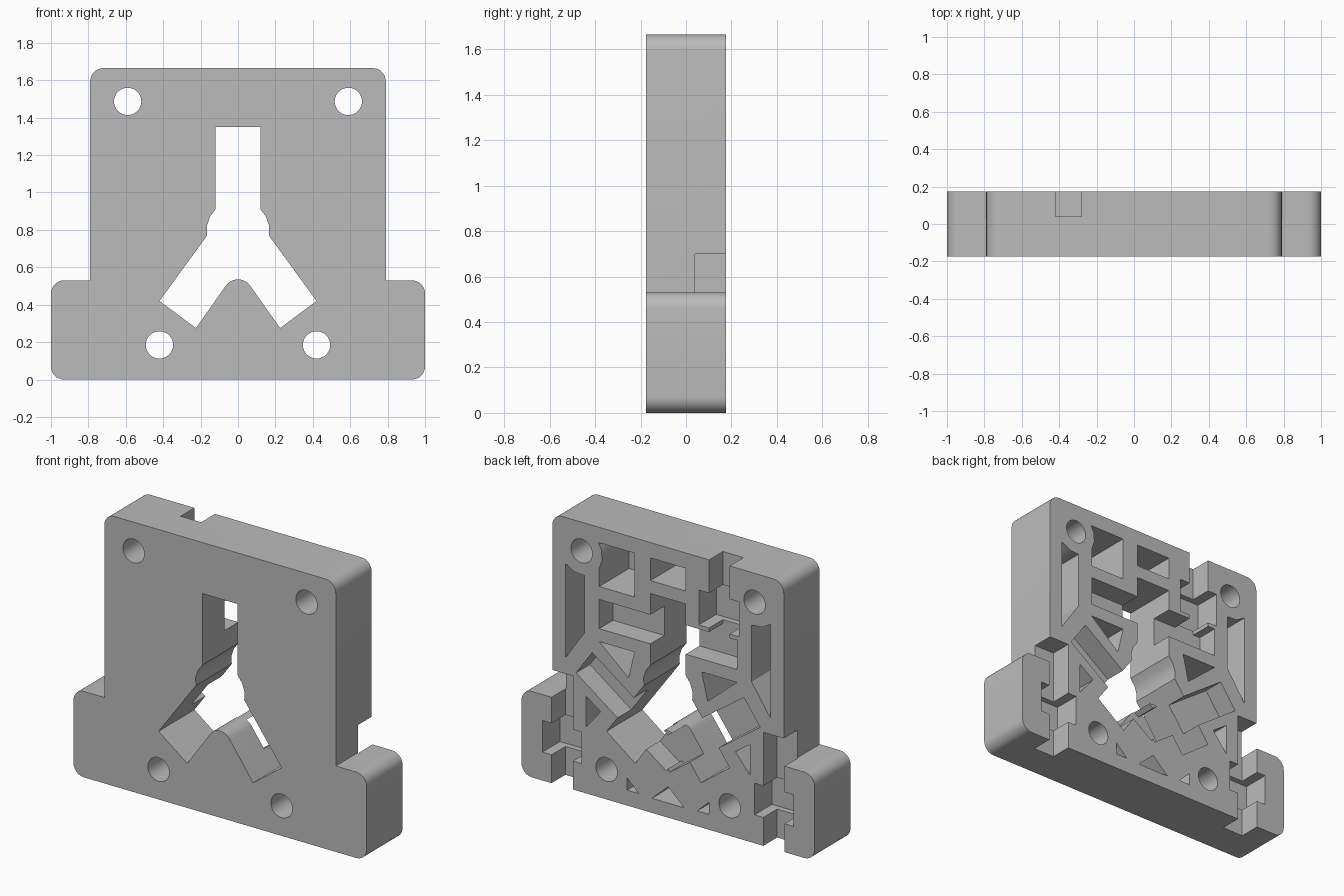
import bpy, bmesh
from math import sin, cos, pi
from mathutils import Vector

cube = bpy.data.objects.get("Cube")
if cube:
    bpy.data.objects.remove(cube, do_unlink=True)

HALF = 0.175        # half thickness of the plate
SHALLOW = 0.135     # depth of the channels
DEEP = 0.29         # depth of the weight-saving pockets

grey = bpy.data.materials.new("plain_grey")
grey.use_nodes = True
grey.diffuse_color = (0.5, 0.5, 0.5, 1)
grey.node_tree.nodes["Principled BSDF"].inputs["Base Color"].default_value = (0.5, 0.5, 0.5, 1)


def prism(name, points, y0, y1):
    """Extrude an x/z outline from y0 to y1."""
    bm = bmesh.new()
    face = bm.faces.new([bm.verts.new((x, y0, z)) for x, z in points])
    new = bmesh.ops.extrude_face_region(bm, geom=[face])["geom"]
    bmesh.ops.translate(bm, vec=(0, y1 - y0, 0),
                        verts=[v for v in new if isinstance(v, bmesh.types.BMVert)])
    bmesh.ops.recalc_face_normals(bm, faces=bm.faces)
    mesh = bpy.data.meshes.new(name)
    bm.to_mesh(mesh)
    bm.free()
    mesh.materials.append(grey)
    obj = bpy.data.objects.new(name, mesh)
    bpy.context.collection.objects.link(obj)
    return obj


def arc(cx, cz, r, start, end, steps=8):
    return [(cx + r * cos(a), cz + r * sin(a))
            for a in (start + (end - start) * i / steps for i in range(steps + 1))]


def mirror(points):
    return [(-x, z) for x, z in points]


def rect(x0, x1, z0, z1):
    return [(x0, z0), (x1, z0), (x1, z1), (x0, z1)]


# Plate outline: upright body with a rounded ear on each side
R = 0.07
half = (arc(1 - R, R, R, -pi / 2, 0) + arc(1 - R, 0.53 - R, R, 0, pi / 2)
        + [(0.79, 0.53)] + arc(0.79 - R, 1.665 - R, R, 0, pi / 2))
plate = prism("plate", half + mirror(half)[::-1], -HALF, HALF)
bpy.ops.object.select_all(action='DESELECT')
bpy.context.view_layer.objects.active = plate
plate.select_set(True)


def cut(points, depth=None):
    """Cut an outline into the back, or right through without a depth."""
    floor = HALF - depth if depth else -HALF - 0.1
    cutter = prism("cutter", points, floor, HALF + 0.1)
    cutter.hide_render = True
    mod = plate.modifiers.new("cut", 'BOOLEAN')
    mod.operation = 'DIFFERENCE'
    mod.solver = 'EXACT'
    mod.object = cutter
    bpy.ops.object.modifier_apply(modifier=mod.name)
    bpy.data.objects.remove(cutter, do_unlink=True)


def cut_pair(points, depth=None):
    cut(points, depth)
    cut(mirror(points), depth)


# Three-armed opening
opening = [(0.12, 1.35), (0.12, 0.91), (0.15, 0.87), (0.167, 0.82), (0.165, 0.77),
           (0.42, 0.42), (0.225, 0.275)] + arc(0, 0.455, 0.08, 0.6, pi / 2, 6)
cut(opening + mirror(opening)[-2::-1])

# Bolt holes
for x, z in ((0.59, 1.487), (0.42, 0.185)):
    cut_pair(arc(x, z, 0.073, 0, 2 * pi, 40)[:-1])

# Cross channels over the stem and both arms
cut(rect(-0.47, 0.47, 1.04, 1.22), SHALLOW)
end, along, out = Vector((0.3225, 0.3475)), Vector((-0.58, 0.81)), Vector((0.81, 0.58))
cut_pair([tuple(end + along * a + out * w)
          for a, w in ((0.13, -0.29), (0.13, 0.47), (0.32, 0.47), (0.32, -0.29))], SHALLOW)

# Connector slots: two beside the ears, one at the top
cut_pair(rect(0.65, 0.795, -0.1, 0.70), SHALLOW)
cut_pair(rect(0.59, 0.857, 0.175, 0.37), 0.17)
cut(rect(-0.42, -0.28, 1.15, 1.8), SHALLOW)
cut(rect(-0.485, -0.21, 1.245, 1.46), 0.17)

# Weight-saving pockets
cut_pair([(0.57, 0.99), (0.70, 0.80), (0.70, 1.38), (0.64, 1.345), (0.57, 1.34)], DEEP)
cut([(0.23, 1.57), (0.23, 1.30), (0.47, 1.30), (0.47, 1.41), (0.45, 1.47),
     (0.455, 1.53), (0.475, 1.57)], DEEP)
cut(rect(-0.12, 0.12, 1.43, 1.57), DEEP)
cut_pair([(0.23, 0.96), (0.47, 0.96), (0.27, 0.79)], DEEP)
cut_pair([(0.56, 0.60), (0.46, 0.53), (0.56, 0.41)], DEEP)
cut_pair([(0.28, 0.17), (0.20, 0.095), (0.28, 0.095)], DEEP)
cut([(0, 0.19), (0.11, 0.09), (-0.11, 0.09)], DEEP)

bpy.ops.object.shade_smooth_by_angle(angle=0.5)
